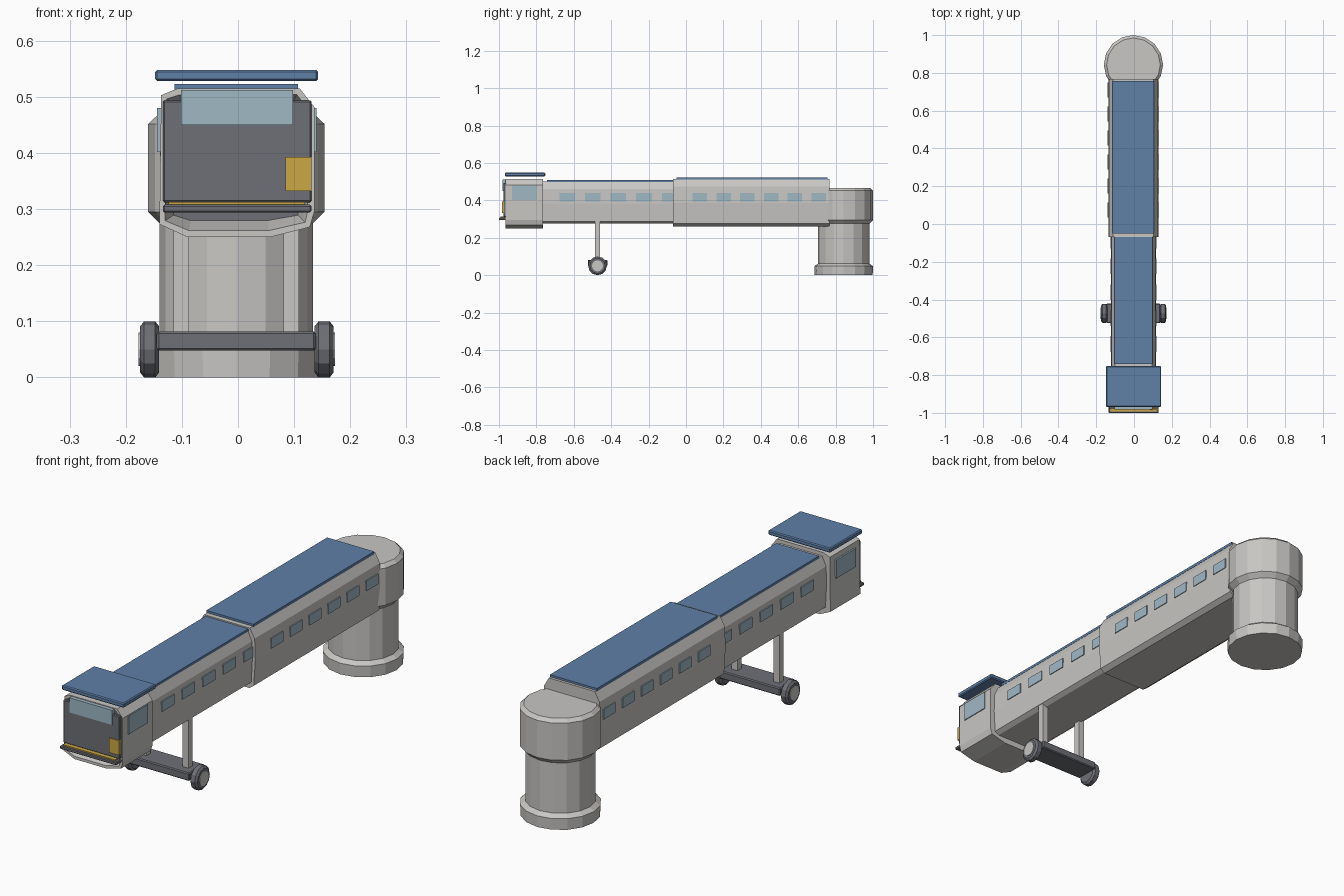
import bpy, bmesh, math
from mathutils import Matrix

if "Cube" in bpy.data.objects:
    bpy.data.objects.remove(bpy.data.objects["Cube"])

CX = -0.003  # shared centre line


def material(name, rgb):
    m = bpy.data.materials.new(name)
    m.diffuse_color = (*rgb, 1)
    m.use_nodes = True
    m.node_tree.nodes["Principled BSDF"].inputs["Base Color"].default_value = m.diffuse_color
    return m


GREY = material("light_grey", (0.58, 0.57, 0.55))
BLUE = material("roof_blue", (0.115, 0.215, 0.39))
DARK = material("dark_grey", (0.155, 0.16, 0.18))
GLASS = material("window_glass", (0.35, 0.48, 0.56))
YELLOW = material("safety_yellow", (0.60, 0.39, 0.06))


def finish(bm, name, *mats):
    bmesh.ops.recalc_face_normals(bm, faces=bm.faces)
    me = bpy.data.meshes.new(name)
    bm.to_mesh(me)
    bm.free()
    ob = bpy.data.objects.new(name, me)
    bpy.context.collection.objects.link(ob)
    for m in mats:
        me.materials.append(m)
    return ob


def box(name, x, y, z, mat, bevel=0.0):
    """Box from (min, max) ranges, with optional chamfered edges."""
    bm = bmesh.new()
    size = [r[1] - r[0] for r in (x, y, z)]
    mid = [(r[1] + r[0]) / 2 for r in (x, y, z)]
    bmesh.ops.create_cube(bm, size=1, matrix=Matrix.Translation(mid) @ Matrix.Diagonal((*size, 1)))
    if bevel:
        bmesh.ops.bevel(bm, geom=bm.edges[:], offset=bevel, segments=1, affect='EDGES')
    return finish(bm, name, mat)


def prism(name, profile, y0, y1, mats, recess=False):
    """Extrude an (x, z) profile along y; the front may be a recessed opening."""
    bm = bmesh.new()
    front = bm.faces.new([bm.verts.new((x, y0, z)) for x, z in profile])
    ext = bmesh.ops.extrude_face_region(bm, geom=[front], use_keep_orig=True)
    for v in ext["geom"]:
        if isinstance(v, bmesh.types.BMVert):
            v.co.y = y1
    bmesh.ops.recalc_face_normals(bm, faces=bm.faces)
    if recess:
        for thick, depth in ((0.012, 0.0), (0.006, -0.02), (0.012, -0.04)):
            bmesh.ops.inset_region(bm, faces=[front], thickness=thick, depth=depth)
        front.material_index = 1
    return finish(bm, name, *mats)


def lathe(name, profile, sides, centre, mat, axis='Z'):
    """Faceted solid of revolution from (radius, height) points."""
    bm = bmesh.new()
    rings = [[bm.verts.new((r * math.cos(2 * math.pi * i / sides),
                            r * math.sin(2 * math.pi * i / sides), h))
              for i in range(sides)] for r, h in profile]
    for a, b in zip(rings, rings[1:]):
        for i in range(sides):
            j = (i + 1) % sides
            bm.faces.new((a[i], a[j], b[j], b[i]))
    bm.faces.new(rings[0])
    bm.faces.new(rings[-1])
    if axis == 'X':
        bm.transform(Matrix.Rotation(math.pi / 2, 4, 'Y'))
    bm.transform(Matrix.Translation(centre))
    return finish(bm, name, mat)


def symmetric(right):
    return [(CX + x, z) for x, z in right] + [(CX - x, z) for x, z in reversed(right)]


# Round terminal tower: foot, column and wider drum
lathe("tower_column", [(0.155, 0), (0.157, 0.048), (0.137, 0.062), (0.137, 0.28)],
      16, (CX, 0.843, 0), GREY)
lathe("tower_drum", [(0.137, 0.275), (0.157, 0.295), (0.157, 0.452), (0.142, 0.466)],
      16, (CX, 0.843, 0), GREY)

# Two telescoping tunnel sections
inner = symmetric([(0.095, 0.275), (0.114, 0.287), (0.119, 0.38), (0.117, 0.46), (0.098, 0.50)])
outer = symmetric([(0.105, 0.26), (0.126, 0.275), (0.133, 0.385), (0.130, 0.475), (0.107, 0.514)])
prism("inner_tunnel", inner, -0.78, 0.0, [GREY])
prism("outer_tunnel", outer, -0.07, 0.768, [GREY])
box("inner_roof", (-0.103, 0.097), (-0.742, -0.06), (0.498, 0.509), BLUE)
box("outer_roof", (-0.113, 0.107), (-0.05, 0.757), (0.511, 0.523), BLUE)


# Rows of side windows, tilted to follow the walls
def side_windows(name, first, count, pitch, width, x, last_end):
    for side in (-1, 1):
        for i in range(count):
            y0 = first + i * pitch
            xs = sorted((CX + side * (x - 0.006), CX + side * (x + 0.003)))
            box(f"{name}_{'left' if side < 0 else 'right'}_{i + 1}", xs,
                (y0, min(y0 + width, last_end)), (0.395, 0.438), GLASS)


side_windows("inner_window", -0.677, 5, 0.137, 0.083, 0.119, -0.07)
side_windows("outer_window", 0.035, 6, 0.127, 0.078, 0.133, 0.76)

# Docking cab with chamfered shell and open front
cab = [(-0.09, 0.25), (0.057, 0.25), (0.128, 0.268), (0.136, 0.295), (0.136, 0.482),
       (0.110, 0.515), (-0.108, 0.515), (-0.137, 0.503), (-0.140, 0.273)]
prism("cab_shell", cab, -0.965, -0.765, [GREY, DARK], recess=True)
for side, x in (("left", -0.140), ("right", 0.136)):
    box(f"cab_window_{side}", (x - 0.004, x + 0.004), (-0.93, -0.80), (0.402, 0.48), GLASS)
box("cab_canopy", (-0.148, 0.143), (-0.968, -0.752), (0.528, 0.548), BLUE, 0.004)

# Front panel, windscreen, control box and bumper
box("front_panel", (-0.134, 0.131), (-0.977, -0.962), (0.312, 0.494), DARK, 0.003)
box("windscreen", (-0.102, 0.098), (-0.981, -0.962), (0.45, 0.512), GLASS)
box("control_box", (0.085, 0.131), (-0.984, -0.97), (0.332, 0.393), YELLOW)
box("bumper", (-0.134, 0.131), (-1.0, -0.96), (0.294, 0.308), DARK, 0.003)
box("bumper_strip", (-0.124, 0.119), (-0.993, -0.968), (0.305, 0.313), YELLOW)

# Undercarriage: legs, axle beam, wheels with hubs
box("axle_beam", (-0.145, 0.139), (-0.525, -0.421), (0.048, 0.082), DARK, 0.004)
for side, label in ((-1, "left"), (1, "right")):
    lx = CX + side * 0.098
    box(f"leg_{label}", (lx - 0.014, lx + 0.014), (-0.487, -0.459), (0.07, 0.30), GREY)
    wx = side * 0.1555 - 0.002
    lathe(f"wheel_{label}", [(0.041, -0.017), (0.05, -0.010), (0.05, 0.010), (0.041, 0.017)],
          12, (wx, -0.473, 0.05), DARK, 'X')
    lathe(f"hub_{label}", [(0.03, -0.004), (0.03, 0.004)],
          12, (wx + side * 0.0155, -0.473, 0.05), GREY, 'X')
